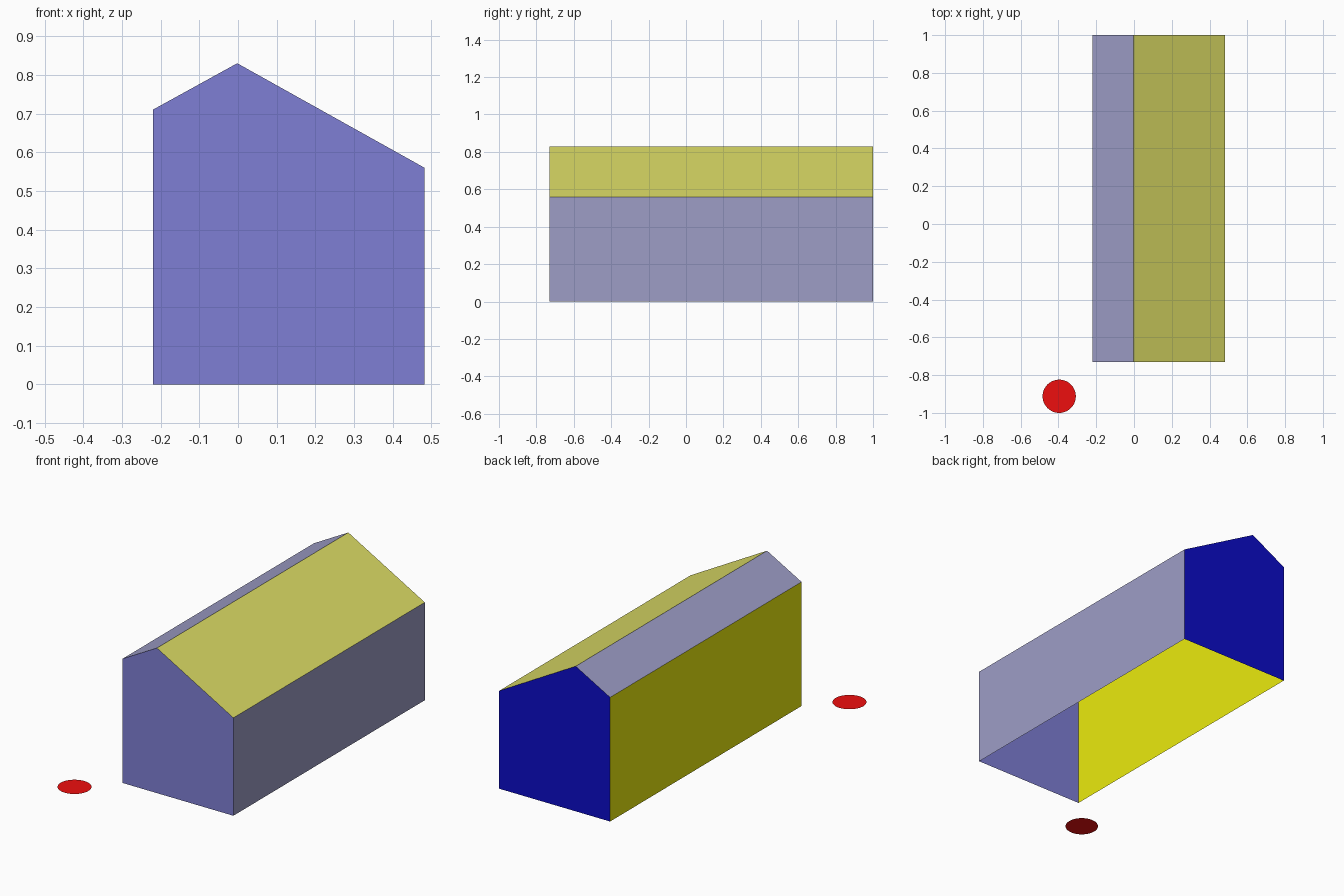
import bpy, math

if "Cube" in bpy.data.objects:
    bpy.data.objects.remove(bpy.data.objects["Cube"])

Y_FRONT, Y_BACK = -0.73, 1.0
# Gable outline (x, z), from bottom right over the ridge to bottom left; open underneath
OUTLINE = [(0.482, 0), (0.482, 0.56), (-0.002, 0.83), (-0.22, 0.71), (-0.22, 0)]


def material(name, rgb):
    # 0-255 display colour to linear
    mat = bpy.data.materials.new(name)
    mat.diffuse_color = [((c / 255 + 0.055) / 1.055) ** 2.4 if c > 10 else c / 3294 for c in rgb] + [1]
    mat.use_nodes = True
    mat.node_tree.nodes["Principled BSDF"].inputs["Base Color"].default_value = mat.diffuse_color
    return mat


def panel(name, points, mat):
    mesh = bpy.data.meshes.new(name)
    mesh.from_pydata(points, [], [range(len(points))])
    mesh.materials.append(mat)
    obj = bpy.data.objects.new(name, mesh)
    bpy.context.collection.objects.link(obj)
    return obj


lilac = material("lilac", (127, 127, 213))
grey_blue = material("grey_blue", (157, 157, 198))
pale_yellow = material("pale_yellow", (220, 220, 101))
yellow = material("yellow", (235, 235, 14))
blue = material("blue", (12, 12, 200))
red = material("red", (238, 15, 15))

# Gable end walls
panel("front_wall", [(x, Y_FRONT, z) for x, z in OUTLINE], lilac)
panel("back_wall", [(x, Y_BACK, z) for x, z in reversed(OUTLINE)], blue)

# Side walls and roof slopes, one strip per outline segment
strips = [("right_wall", grey_blue), ("right_roof", pale_yellow),
          ("left_roof", grey_blue), ("left_wall", yellow)]
for (name, mat), (x0, z0), (x1, z1) in zip(strips, OUTLINE, OUTLINE[1:]):
    panel(name, [(x0, Y_FRONT, z0), (x0, Y_BACK, z0), (x1, Y_BACK, z1), (x1, Y_FRONT, z1)], mat)

# Flat round disc on the ground by the front left corner
R, N = 0.088, 48
disc = [(-0.396 + R * math.cos(2 * math.pi * i / N), -0.912 + R * math.sin(2 * math.pi * i / N), 0)
        for i in range(N)]
panel("ground_disc", disc, red)
